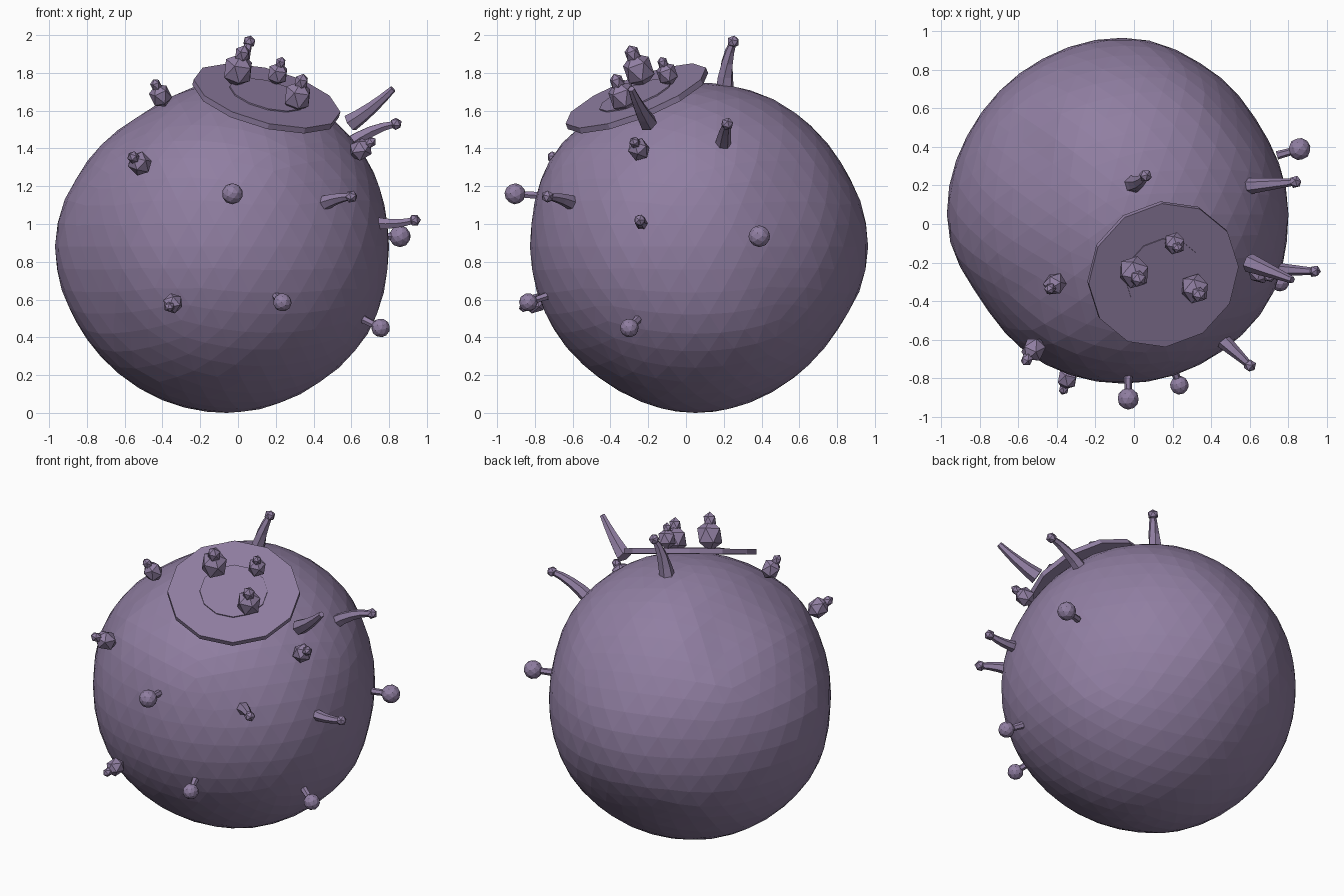
import bpy, bmesh, math
from mathutils import Vector, Matrix

if "Cube" in bpy.data.objects:
    bpy.data.objects.remove(bpy.data.objects["Cube"])

mat = bpy.data.materials.new("dusky_purple")
mat.diffuse_color = (0.28, 0.21, 0.36, 1)
mat.use_nodes = True
mat.node_tree.nodes["Principled BSDF"].inputs["Base Color"].default_value = mat.diffuse_color
C = Vector((-0.06, 0.05, 0.88))          # body centre


def finish(bm, name):
    bmesh.ops.recalc_face_normals(bm, faces=bm.faces)
    me = bpy.data.meshes.new(name)
    bm.to_mesh(me)
    bm.free()
    me.materials.append(mat)
    ob = bpy.data.objects.new(name, me)
    bpy.context.collection.objects.link(ob)
    return ob


def frame(pos, axis):
    return Matrix.Translation(pos) @ Vector(axis).to_track_quat('Z', 'Y').to_matrix().to_4x4()


def add_ico(bm, pos, r, sub=1, axis=(0, 0, 1), stretch=1.0):
    m = frame(pos, axis) @ Matrix.Diagonal((1, 1, stretch, 1))
    bmesh.ops.create_icosphere(bm, subdivisions=sub, radius=r, matrix=m)


def add_tube(bm, pts, radii, sides=6):
    rings = []
    for i, p in enumerate(pts):
        d = pts[min(i + 1, len(pts) - 1)] - pts[max(i - 1, 0)]
        m = frame(p, d)
        rings.append([bm.verts.new(m @ Vector((radii[i] * math.cos(a), radii[i] * math.sin(a), 0)))
                      for a in (math.tau * k / sides for k in range(sides))])
    for a, b in zip(rings, rings[1:]):
        for k in range(sides):
            j = (k + 1) % sides
            bm.faces.new((a[k], a[j], b[j], b[k]))
    bm.faces.new(rings[0])
    bm.faces.new(rings[-1])


# Lumpy body: radii every 30 degrees around the xz, yz and xy planes, blended
XZ = (.857, .875, .88, .87, .83, .865, .91, .887, .88, .875, .87, .88)
YZ = (.915, .888, .885, .87, .87, .90, .88, .868, .86, .88, .868, .868)
XY = (.86, .845, .875, .92, .904, .90, .915, .852, .874, .872, .875, .885)
samples = []
for table, u, v in ((XZ, (1, 0, 0), (0, 0, 1)), (YZ, (0, 1, 0), (0, 0, 1)), (XY, (1, 0, 0), (0, 1, 0))):
    for i, r in enumerate(table):
        a = math.radians(30 * i)
        samples.append((Vector(u) * math.cos(a) + Vector(v) * math.sin(a), r))

plate_c = Vector((0.15, -0.26, 1.665))
plate_n = Vector((0.24, -0.355, 0.904)).normalized()

bm = bmesh.new()
bmesh.ops.create_icosphere(bm, subdivisions=4, radius=1)
for vert in bm.verts:
    d = vert.co.normalized()
    w = [math.exp(22 * (d.dot(s) - 1)) for s, _ in samples]
    p = C + d * (sum(k * s[1] for k, s in zip(w, samples)) / sum(w))
    over = (p - plate_c).dot(plate_n)
    if over > -0.005:                     # keep the body under the plate
        p -= plate_n * (over + 0.005)
    vert.co = p
low = min(v.co.z for v in bm.verts)
for vert in bm.verts:
    if vert.co.z < 0.3:
        vert.co.z -= low * (1 - vert.co.z / 0.3)
finish(bm, "body")

# Tilted plate with a slightly raised centre
for name, r, h, off in (("plate", 0.40, 0.032, 0), ("plate_centre", 0.205, 0.03, 0.008)):
    bm = bmesh.new()
    bmesh.ops.create_cone(bm, cap_ends=True, segments=12, radius1=r, radius2=r, depth=h,
                          matrix=frame(plate_c + plate_n * off, plate_n))
    finish(bm, name)

# Buds: a faceted gem with a smaller gem at its tip (position, radius, on plate)
buds = [((0.00, -0.25, 1.815), 0.085, True), ((0.21, -0.10, 1.795), 0.058, True),
        ((0.315, -0.335, 1.675), 0.078, True), ((-0.41, -0.31, 1.68), 0.06, False),
        ((-0.52, -0.65, 1.32), 0.064, False), ((-0.345, -0.80, 0.58), 0.055, False),
        ((0.65, -0.25, 1.395), 0.06, False)]
for i, (pos, r, on_plate) in enumerate(buds):
    pos = Vector(pos)
    ax = plate_n if on_plate else (pos - C).normalized()
    bm = bmesh.new()
    add_ico(bm, pos, r, 1, ax, 1.15)
    add_ico(bm, pos + ax * r * 1.1, r * 0.5, 1, ax, 1.2)
    finish(bm, f"bud_{i + 1}")

# Horns: curved tapered spikes (base, tip, base radius, bead radius, sideways bend)
horns = [((-0.01, 0.205, 1.70), (0.06, 0.25, 1.965), 0.05, 0.034, (0, -0.01, 0.02)),
         ((0.575, 0.195, 1.41), (0.835, 0.218, 1.53), 0.045, 0.034, (0, 0, 0.02)),
         ((0.435, -0.58, 1.10), (0.60, -0.733, 1.145), 0.045, 0.034, (0, 0, 0.01)),
         ((0.73, -0.235, 1.005), (0.935, -0.245, 1.02), 0.036, 0.033, (0, 0, -0.01)),
         ((0.595, -0.20, 1.535), (0.82, -0.29, 1.715), 0.05, 0, (0, 0, -0.01))]
for i, (a, b, r, bead, bend) in enumerate(horns):
    a, b = Vector(a), Vector(b)
    pts = [a.lerp(b, t) + Vector(bend) * 4 * t * (1 - t) for t in (0, .25, .5, .75, 1)]
    end = 0.018
    bm = bmesh.new()
    add_tube(bm, pts, [r + (end - r) * k / 4 for k in range(5)])
    if bead:
        add_ico(bm, b, bead, 1, b - a)
    finish(bm, f"horn_{i + 1}")

# Balls on thin stalks (stalk base, ball centre, ball radius)
balls = [((-0.03, -0.77, 1.15), (-0.03, -0.905, 1.16), 0.056),
         ((0.195, -0.72, 0.625), (0.235, -0.835, 0.585), 0.049),
         ((0.665, -0.255, 0.495), (0.755, -0.30, 0.45), 0.05),
         ((0.74, 0.355, 0.935), (0.857, 0.388, 0.935), 0.058)]
for i, (a, b, r) in enumerate(balls):
    a, b = Vector(a), Vector(b)
    bm = bmesh.new()
    add_tube(bm, [a, b], [0.022, 0.018])
    add_ico(bm, b, r, 2, b - a)
    finish(bm, f"stalk_ball_{i + 1}")
